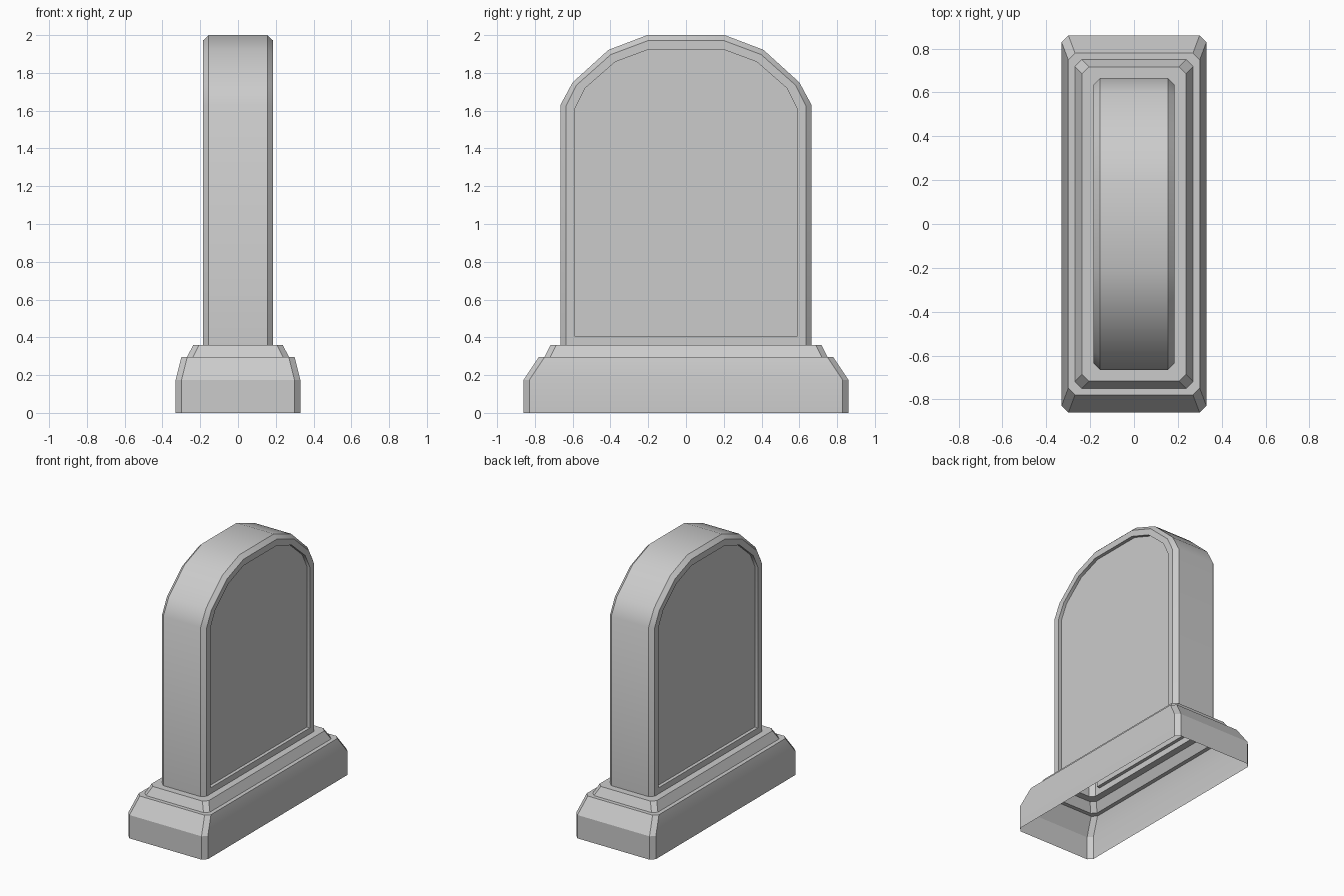
import bpy, bmesh, math

if "Cube" in bpy.data.objects:
    bpy.data.objects.remove(bpy.data.objects["Cube"])


def bridge(bm, a, b, closed=True):
    n = len(a)
    for i in range(n if closed else n - 1):
        j = (i + 1) % n
        bm.faces.new((a[i], a[j], b[j], b[i]))


def finish(bm, name):
    bmesh.ops.recalc_face_normals(bm, faces=bm.faces)
    me = bpy.data.meshes.new(name)
    bm.to_mesh(me)
    bm.free()
    ob = bpy.data.objects.new(name, me)
    bpy.context.collection.objects.link(ob)
    bpy.ops.object.select_all(action='DESELECT')
    ob.select_set(True)
    bpy.context.view_layer.objects.active = ob
    bpy.ops.object.shade_smooth_by_angle(angle=math.radians(30))
    return ob


# Stepped plinth: chamfered rectangles (half x, half y, z), hollow underneath
def chamfered_ring(bm, hx, hy, z, c):
    pts = [(hx, hy - c), (hx - c, hy), (c - hx, hy), (-hx, hy - c),
           (-hx, c - hy), (c - hx, -hy), (hx - c, -hy), (hx, c - hy)]
    return [bm.verts.new((x, y, z)) for x, y in pts]


bm = bmesh.new()
levels = [(0.33, 0.86, 0), (0.33, 0.86, 0.175), (0.30, 0.78, 0.295),
          (0.27, 0.75, 0.295), (0.237, 0.717, 0.36), (0.185, 0.665, 0.36)]
rings = [chamfered_ring(bm, *lv, 0.031) for lv in levels]
for a, b in zip(rings, rings[1:]):
    bridge(bm, a, b)
finish(bm, "plinth")

# Arched slab: half profiles (y, z) for the edge, the bevelled face and the panel
EDGE = [(0.665, 0.36), (0.665, 1.63), (0.60, 1.75), (0.41, 1.922), (0.205, 2.0)]
FACE = [(0.635, 0.36), (0.635, 1.625), (0.58, 1.735), (0.398, 1.897), (0.198, 1.972)]
PANEL = [(0.588, 0.405), (0.588, 1.612), (0.533, 1.72), (0.375, 1.858), (0.198, 1.924)]


def arch(bm, half, x):
    pts = half + [(-y, z) for y, z in reversed(half)]
    return [bm.verts.new((x, y, z)) for y, z in pts]


bm = bmesh.new()
edges = []
for s in (1, -1):
    edge = arch(bm, EDGE, s * 0.155)
    face = arch(bm, FACE, s * 0.185)
    rim = arch(bm, PANEL, s * 0.185)
    recess = arch(bm, PANEL, s * 0.16)
    bridge(bm, edge, face, closed=False)
    bridge(bm, face, rim)
    bridge(bm, rim, recess)
    bm.faces.new(recess)
    edges.append(edge)
bridge(bm, *edges, closed=False)
finish(bm, "headstone_slab")
